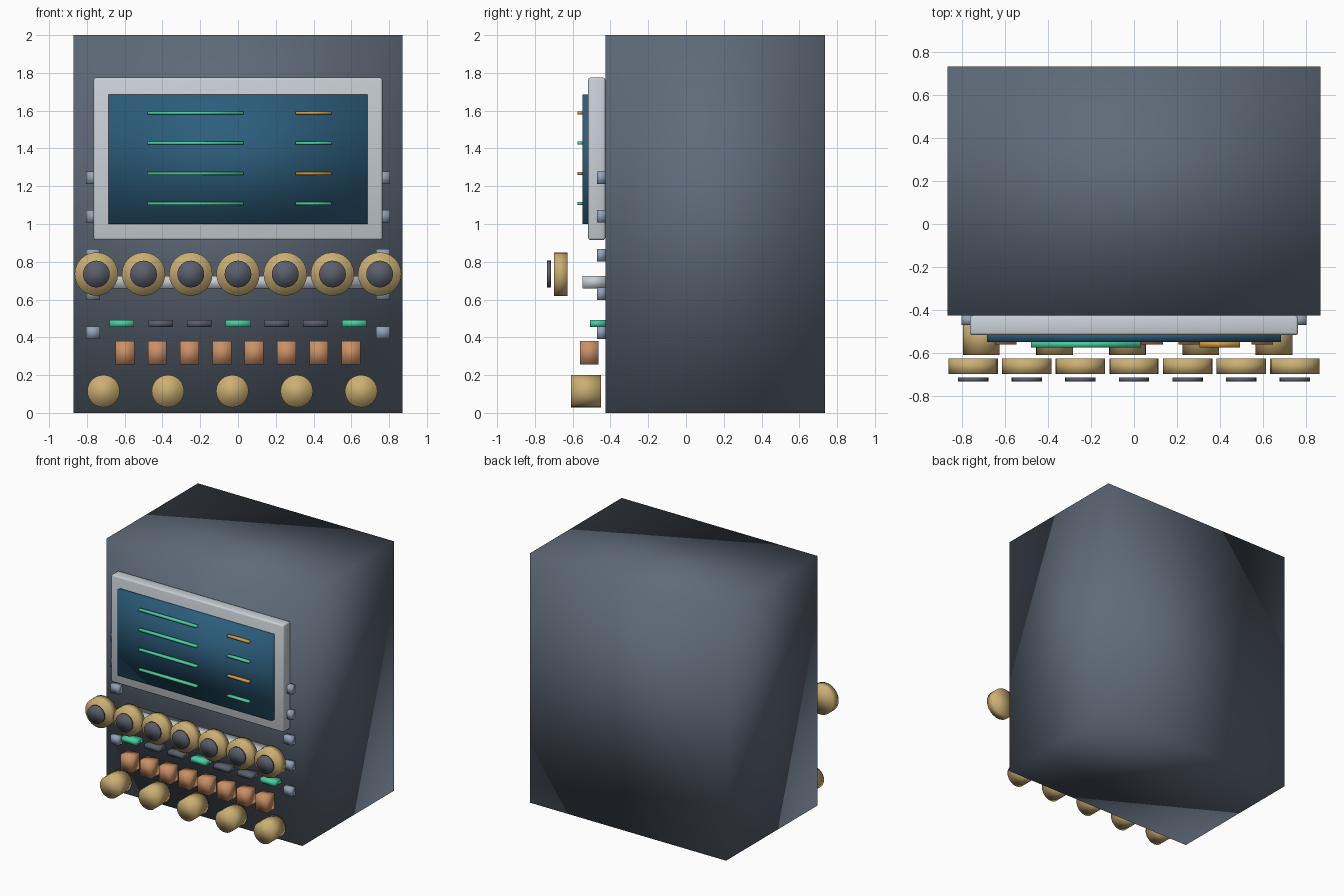
import bpy
import math

if "Cube" in bpy.data.objects:
    bpy.data.objects.remove(bpy.data.objects["Cube"], do_unlink=True)


def material(name, r, g, b):
    m = bpy.data.materials.new(name)
    m.use_nodes = True
    m.diffuse_color = (r, g, b, 1)
    m.node_tree.nodes["Principled BSDF"].inputs["Base Color"].default_value = (r, g, b, 1)
    return m


slate = material("slate", 0.115, 0.145, 0.19)
silver = material("silver", 0.58, 0.63, 0.67)
blue = material("screen blue", 0.025, 0.11, 0.2)
green = material("signal green", 0.07, 0.62, 0.36)
amber = material("amber", 0.65, 0.34, 0.06)
brass = material("brass", 0.6, 0.43, 0.17)
copper = material("copper", 0.6, 0.28, 0.13)
steel = material("steel", 0.29, 0.36, 0.46)
charcoal = material("charcoal", 0.1, 0.115, 0.15)


def finish(name, mat):
    ob = bpy.context.object
    ob.name = name
    ob.data.materials.append(mat)
    for p in ob.data.polygons:
        p.use_smooth = True
    return ob


def box(name, mat, x, z, width, height, front, back):
    """Box given by its centre and size in x and z, and its y range."""
    bpy.ops.mesh.primitive_cube_add(size=1, location=(x, (front + back) / 2, z))
    ob = bpy.context.object
    ob.scale = (width, back - front, height)
    bpy.ops.object.transform_apply(location=False, rotation=False, scale=True)
    return finish(name, mat)


def disc(name, mat, x, z, radius, front, back):
    """Cylinder that faces forward."""
    bpy.ops.mesh.primitive_cylinder_add(
        vertices=24, radius=radius, depth=back - front,
        location=(x, (front + back) / 2, z), rotation=(math.pi / 2, 0, 0))
    return finish(name, mat)


FACE = -0.427  # front panel of the cabinet

# Cabinet
box("cabinet", slate, 0, 1, 1.74, 2, FACE, 0.735)

# Display
bezel = box("display_bezel", silver, 0, 1.345, 1.53, 0.86, -0.518, FACE)
bevel = bezel.modifiers.new("soft edge", "BEVEL")
bevel.width = 0.012
bevel.segments = 2
box("display_screen", blue, 0, 1.343, 1.37, 0.685, -0.549, -0.5)
for i in range(4):
    z = 1.588 - i * 0.16
    box("long_readout", green, -0.225, z, 0.51, 0.016, -0.575, -0.545)
    box("short_readout", green if i % 2 else amber, 0.4, z, 0.19, 0.016, -0.575, -0.545)

# Rail and large dials
box("dial_rail", silver, 0, 0.692, 1.36, 0.065, -0.549, FACE)
for i in range(7):
    x = (i - 3) * 0.25
    disc("dial", brass, x, 0.735, 0.115, -0.7, -0.627)
    disc("dial_cap", charcoal, x, 0.735, 0.071, -0.735, -0.715)

# Indicator lamps
for i in range(7):
    box("indicator", charcoal if i % 3 else green, (i - 3) * 0.205, 0.473,
        0.13, 0.036, -0.508, FACE)

# Push buttons
for i in range(8):
    box("push_button", copper, (i - 3.5) * 0.171, 0.318, 0.1, 0.125, -0.561, -0.463)

# Lower knobs
for i in range(5):
    disc("lower_knob", brass, -0.03 + (i - 2) * 0.341, 0.115, 0.086, -0.61, -0.45)

# Side bolts
for side in (-1, 1):
    for i in range(5):
        box("bolt", steel, side * 0.768, 1.245 - i * 0.205, 0.073, 0.066, -0.47, FACE)
